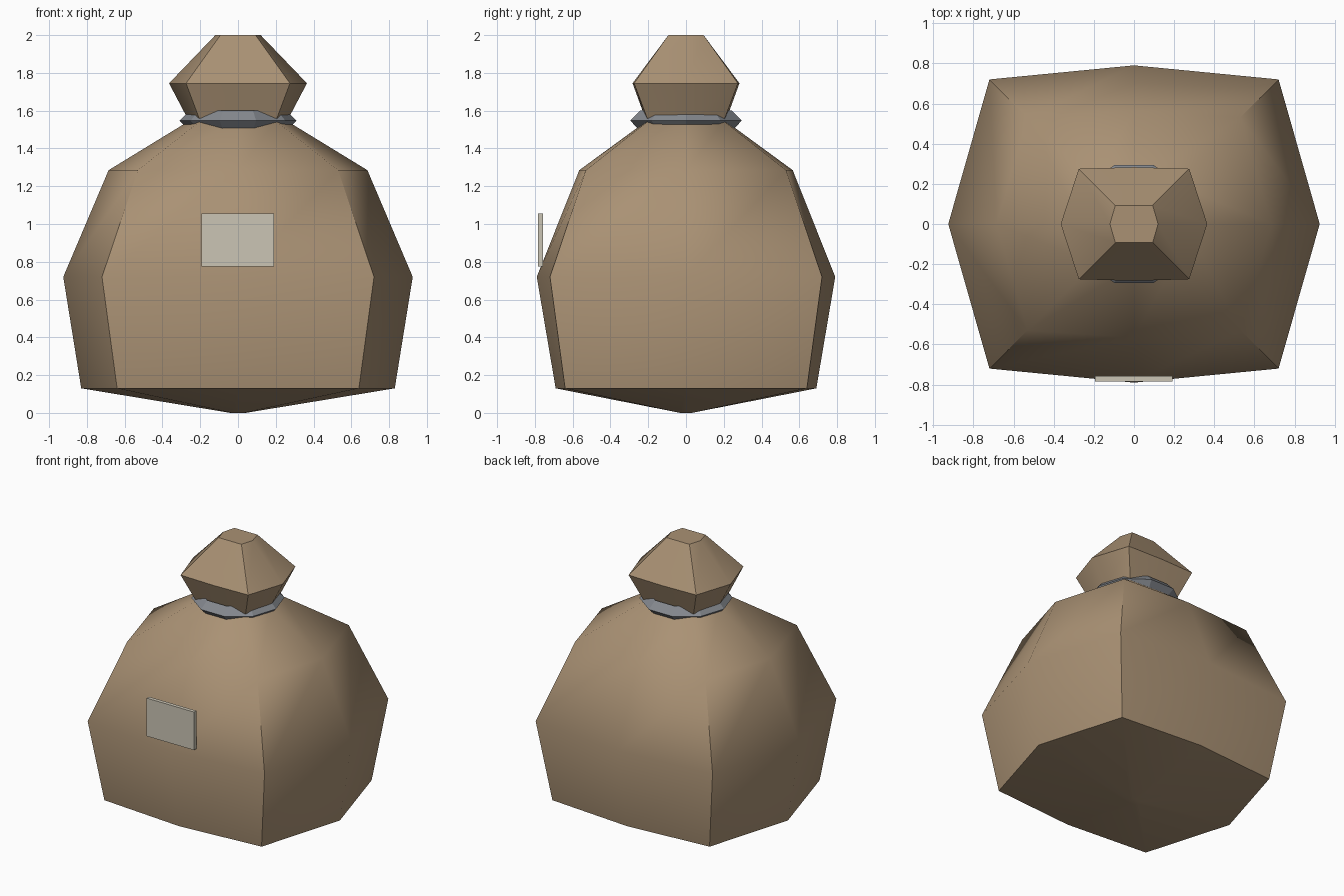
import bpy, bmesh
from math import sin, cos, pi, radians

cube = bpy.data.objects.get("Cube")
if cube:
    bpy.data.objects.remove(cube)


def material(name, rgb):
    m = bpy.data.materials.new(name)
    m.use_nodes = True
    m.diffuse_color = (*rgb, 1)
    m.node_tree.nodes["Principled BSDF"].inputs["Base Color"].default_value = (*rgb, 1)
    return m


def add_object(name, bm, mat, smooth_angle=None):
    bmesh.ops.recalc_face_normals(bm, faces=bm.faces)
    mesh = bpy.data.meshes.new(name)
    bm.to_mesh(mesh)
    bm.free()
    mesh.materials.append(mat)
    ob = bpy.data.objects.new(name, mesh)
    bpy.context.collection.objects.link(ob)
    if smooth_angle:
        bpy.ops.object.select_all(action='DESELECT')
        ob.select_set(True)
        bpy.context.view_layer.objects.active = ob
        bpy.ops.object.shade_smooth_by_angle(angle=radians(smooth_angle))
    return ob


def bridge(bm, a, b):
    for i in range(len(a)):
        j = (i + 1) % len(a)
        bm.faces.new((a[i], a[j], b[j], b[i]))


tan = material("tan cloth", (0.40, 0.285, 0.175))
grey = material("grey cord", (0.235, 0.25, 0.275))
cream = material("cream label", (0.60, 0.56, 0.46))

# Sack: squarish rings given as height, corner, side bulge in x, bulge in y
profile = [
    (0.0, 0.03, 0.04, 0.03),
    (0.13, 0.64, 0.83, 0.69),
    (0.72, 0.72, 0.925, 0.79),
    (1.285, 0.53, 0.685, 0.565),
    (1.545, 0.20, 0.26, 0.21),
    (1.745, 0.275, 0.365, 0.283),
    (2.0, 0.093, 0.12, 0.093),
]
bm = bmesh.new()
rings = []
for z, c, mx, my in profile:
    outline = [(mx, 0), (c, c), (0, my), (-c, c), (-mx, 0), (-c, -c), (0, -my), (c, -c)]
    rings.append([bm.verts.new((x, y, z)) for x, y in outline])
for low, high in zip(rings, rings[1:]):
    bridge(bm, low, high)
bm.faces.new(rings[0])
bm.faces.new(rings[-1])
add_object("sack", bm, tan, 40)

# Cord: ten-sided ring with a diamond section
bm = bmesh.new()
sides, radius, thick, height = 10, 0.257, 0.053, 1.547
loops = []
for k in range(4):
    r = radius + thick * cos(k * pi / 2)
    z = height + thick * sin(k * pi / 2)
    loops.append([bm.verts.new((r * cos(2 * pi * i / sides), r * sin(2 * pi * i / sides), z))
                  for i in range(sides)])
for k in range(4):
    bridge(bm, loops[k], loops[(k + 1) % 4])
add_object("neck_cord", bm, grey)

# Label: thin upright plate on the front
bm = bmesh.new()
bmesh.ops.create_cube(bm, size=1)
bmesh.ops.scale(bm, vec=(0.385, 0.027, 0.28), verts=bm.verts)
bmesh.ops.translate(bm, vec=(-0.002, -0.77, 0.915), verts=bm.verts)
add_object("front_label", bm, cream)
